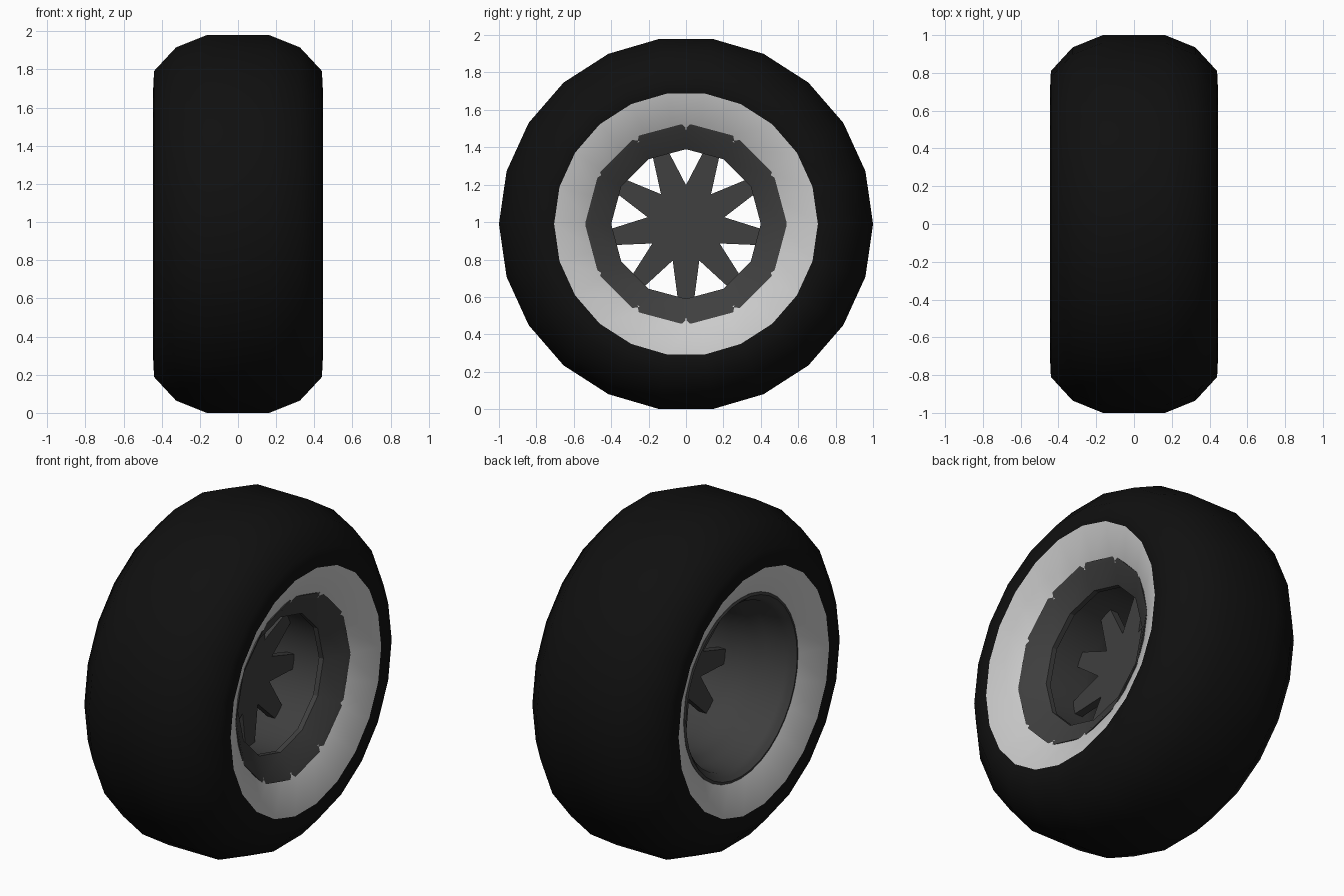
import bpy, bmesh, math

if "Cube" in bpy.data.objects:
    bpy.data.objects.remove(bpy.data.objects["Cube"])

CZ = 0.99  # axle height


def material(name, v):
    m = bpy.data.materials.new(name)
    m.diffuse_color = (v, v, v, 1)
    m.use_nodes = True
    m.node_tree.nodes["Principled BSDF"].inputs["Base Color"].default_value = m.diffuse_color
    return m


black = material("tyre_black", 0.005)
white = material("sidewall_white", 0.75)
dark = material("rim_grey", 0.05)


def finish(bm, name, mats, angle):
    me = bpy.data.meshes.new(name)
    bm.to_mesh(me)
    bm.free()
    ob = bpy.data.objects.new(name, me)
    bpy.context.collection.objects.link(ob)
    for m in mats:
        me.materials.append(m)
    bpy.ops.object.select_all(action='DESELECT')
    ob.select_set(True)
    bpy.context.view_layer.objects.active = ob
    bpy.ops.object.shade_smooth_by_angle(angle=math.radians(angle))
    return ob


def lathe(name, profile, sides, mats, angle=35, slots=None):
    """Spin (x, radius) points around the axle."""
    bm = bmesh.new()
    rings = []
    for x, r in profile:
        rings.append([bm.verts.new((x, r * math.cos(2 * math.pi * j / sides),
                                    CZ + r * math.sin(2 * math.pi * j / sides)))
                      for j in range(sides)])
    for i in range(len(rings) - 1):
        a, b = rings[i], rings[i + 1]
        for j in range(sides):
            k = (j + 1) % sides
            f = bm.faces.new((a[j], a[k], b[k], b[j]))
            if slots:
                f.material_index = slots[i]
    return finish(bm, name, mats, angle)


# Tyre with dished white sidewalls on both sides
half = [(0.165, 1.0), (0.325, 0.935), (0.44, 0.81), (0.445, 0.705), (0.345, 0.51)]
tyre = [(-x, r) for x, r in reversed(half)] + half
lathe("tyre", tyre, 22, [black, white], 50, [1, 0, 0, 0, 0, 0, 0, 0, 1])

# Twelve-sided outer rim face
lathe("rim_face", [(0.30, 0.54), (0.36, 0.54), (0.35, 0.515), (0.28, 0.40), (0.25, 0.40)],
      12, [dark], 20)

# Round barrel opening toward the inner side, with a rolled lip
lathe("rim_barrel", [(0.28, 0.41), (0.0, 0.415), (-0.15, 0.43), (-0.20, 0.465),
                     (-0.32, 0.48), (-0.345, 0.50), (-0.365, 0.52), (-0.36, 0.535),
                     (-0.30, 0.535)], 36, [dark], 40)

# Nine-spoke star hub
outline = []
for k in range(9):
    a = math.radians(-90 + 40 * k)
    for r, w in ((0.415, -0.042), (0.415, 0.042)):
        outline.append((r * math.cos(a) - w * math.sin(a), r * math.sin(a) + w * math.cos(a)))
    v = a + math.radians(20)
    outline.append((0.208 * math.cos(v), 0.208 * math.sin(v)))

bm = bmesh.new()
caps = []
for x in (0.03, 0.08):
    centre = bm.verts.new((x, 0, CZ))
    ring = [bm.verts.new((x, y, CZ + z)) for y, z in outline]
    caps.append((centre, ring))
n = len(outline)
(back_c, back), (front_c, front) = caps
for j in range(n):
    k = (j + 1) % n
    bm.faces.new((front_c, front[j], front[k]))
    bm.faces.new((back_c, back[k], back[j]))
    bm.faces.new((back[j], back[k], front[k], front[j]))
bmesh.ops.recalc_face_normals(bm, faces=bm.faces[:])
finish(bm, "spoke_star", [dark], 20)
